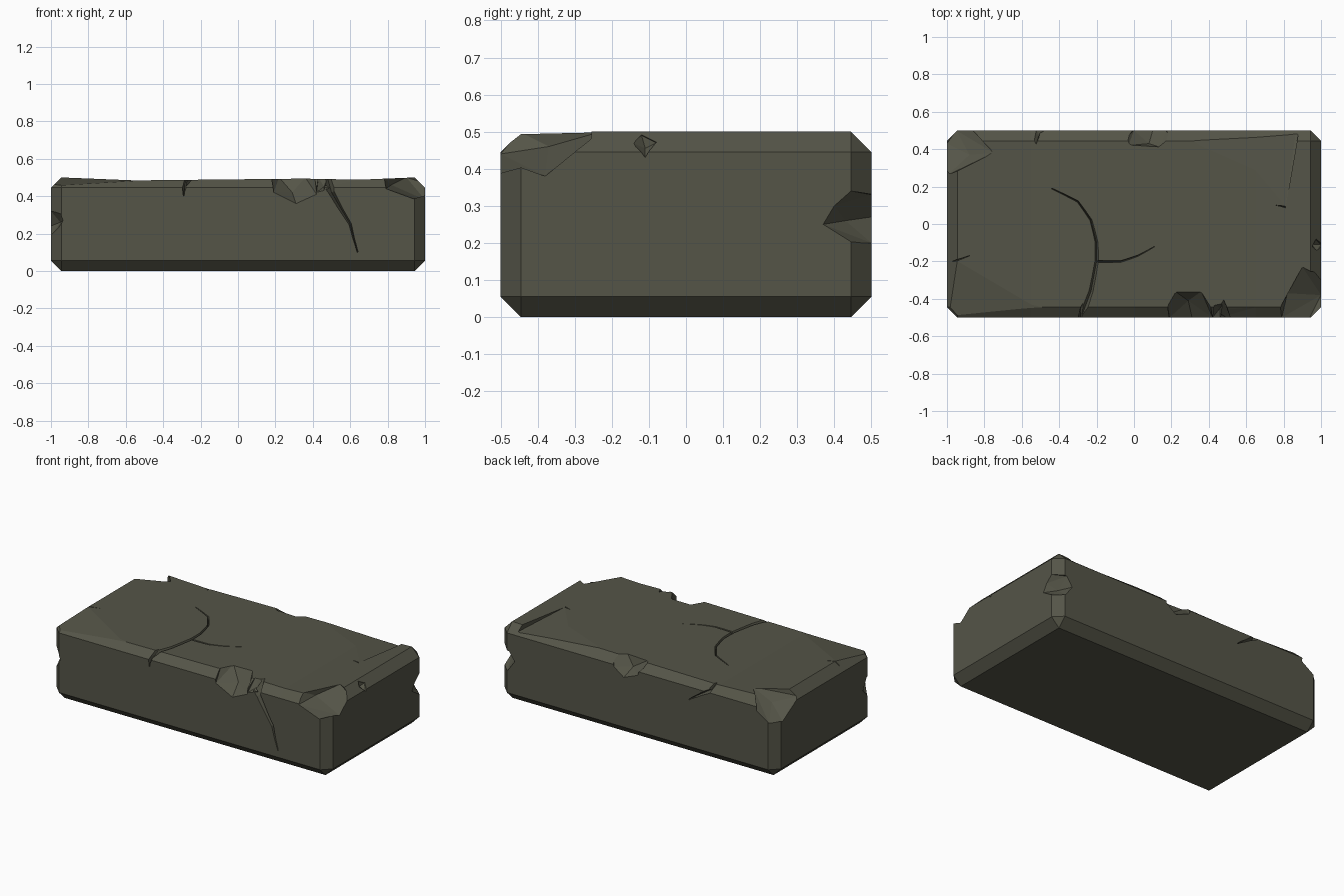
import bpy, bmesh
from mathutils import Vector

old = bpy.data.objects.get("Cube")
if old:
    bpy.data.objects.remove(old, do_unlink=True)

stone = bpy.data.materials.new("dark olive stone")
stone.use_nodes = True
colour = (0.09, 0.09, 0.064, 1)
stone.diffuse_color = colour
bsdf = stone.node_tree.nodes["Principled BSDF"]
bsdf.inputs["Base Color"].default_value = colour
bsdf.inputs["Roughness"].default_value = 0.9


def finish(name, bm):
    bmesh.ops.recalc_face_normals(bm, faces=bm.faces)
    mesh = bpy.data.meshes.new(name)
    bm.to_mesh(mesh)
    bm.free()
    mesh.materials.append(stone)
    obj = bpy.data.objects.new(name, mesh)
    bpy.context.collection.objects.link(obj)
    return obj


# Chamfered block with a gently worn top
bm = bmesh.new()
bmesh.ops.create_cube(bm, size=1)
for v in bm.verts:
    v.co = Vector((v.co.x * 2, v.co.y, (v.co.z + 0.5) / 2))
bmesh.ops.bevel(bm, geom=bm.edges[:], offset=0.055, segments=1, affect='EDGES')
wear = {-0.55: 0.016, 0.0: 0.008, 0.35: 0.0, 0.65: 0.009}
for x, drop in wear.items():
    bmesh.ops.bisect_plane(bm, geom=bm.verts[:] + bm.edges[:] + bm.faces[:],
                           plane_co=(x, 0, 0), plane_no=(1, 0, 0))
    for v in bm.verts:
        if abs(v.co.x - x) < 0.001 and v.co.z > 0.49:
            v.co.z -= drop
block = finish("stone_block", bm)


def carve(cutter):
    cutter.hide_render = True
    mod = block.modifiers.new(cutter.name, 'BOOLEAN')
    mod.operation = 'DIFFERENCE'
    mod.solver = 'EXACT'
    mod.object = cutter
    bpy.context.view_layer.objects.active = block
    bpy.ops.object.modifier_apply(modifier=mod.name)
    bpy.data.objects.remove(cutter, do_unlink=True)


def chip(name, points, outward):
    """Carve a convex chip; each point is also pushed outward past the surface."""
    bm = bmesh.new()
    out = Vector(outward)
    for p in points:
        bm.verts.new(p)
        bm.verts.new(Vector(p) + out)
    hull = bmesh.ops.convex_hull(bm, input=bm.verts[:])
    loose = [v for v in bm.verts if not v.link_faces]
    bmesh.ops.delete(bm, geom=loose, context='VERTS')
    carve(finish(name, bm))


def crack(name, path, normal, width, depth=0.03):
    """Carve a tapering V-shaped groove along a path."""
    bm = bmesh.new()
    n = Vector(normal)
    pts = [Vector(p) for p in path]
    rings = []
    for i, p in enumerate(pts):
        tangent = pts[min(i + 1, len(pts) - 1)] - pts[max(i - 1, 0)]
        side = n.cross(tangent).normalized()
        w = 2 * width * (1 - 0.85 * i / (len(pts) - 1))
        rings.append([bm.verts.new(q) for q in
                      (p + side * w + n * depth, p - side * w + n * depth, p - n * depth)])
    for a, b in zip(rings, rings[1:]):
        for k in range(3):
            j = (k + 1) % 3
            bm.faces.new((a[k], a[j], b[j], b[k]))
    bm.faces.new(rings[0])
    bm.faces.new(rings[-1])
    carve(finish(name, bm))


# Shallow sloping wear on the top
chip("front_left_dip", [(-1.1, -.15, .5), (-.2, -.45, .497), (-1.1, -.5, .449),
                        (-.2, -.6, .49), (-1.1, -.6, .435)], (0, 0, .1))
chip("back_right_dip", [(.2, .445, .5), (.81, .09, .495), (.88, .49, .462),
                        (.88, .6, .45), (.2, .6, .49)], (0, 0, .1))

# Chipped top corners
chip("front_right_corner", [(.78, -.45, .5), (.9, -.23, .5), (1, -.27, .47),
                            (1, -.38, .38), (.94, -.5, .385), (.79, -.5, .44),
                            (.82, -.37, .46), (.97, -.35, .41)], (.2, -.2, .2))
chip("back_left_corner", [(-1, .26, .46), (-.95, .28, .5), (-.75, .38, .5),
                          (-.86, .5, .42), (-.95, .5, .36), (-1, .43, .36),
                          (-.88, .37, .43)], (-.2, .2, .2))

# Chips along the long top edges
chip("front_edge_chip", [(.18, -.44, .49), (.22, -.36, .5), (.36, -.36, .5),
                         (.41, -.44, .5), (.19, -.5, .42), (.31, -.5, .36),
                         (.42, -.5, .41), (.29, -.41, .42)], (0, -.2, .2))
chip("back_edge_chip", [(-.04, .46, .49), (-.03, .42, .5), (.14, .41, .5),
                        (.2, .46, .5), (0, .5, .42), (.1, .5, .38),
                        (.17, .5, .43), (.08, .43, .43)], (0, .2, .2))
chip("small_front_chip", [(.43, -.43, .5), (.48, -.42, .5), (.42, -.5, .42),
                          (.46, -.5, .43), (.46, -.45, .45)], (0, -.2, .2))
chip("right_edge_chip", [(.95, -.12, .49), (.97, -.08, .47), (1, -.11, .43),
                         (.98, -.145, .47), (.955, -.11, .455)], (.2, 0, .1))

# Notches in the vertical edges
chip("back_right_notch", [(1, .37, .25), (1, .4, .3), (1, .445, .34),
                          (.93, .5, .33), (.94, .5, .2), (1, .45, .2),
                          (.89, .5, .27), (.94, .43, .26)], (.2, .2, 0))
chip("front_left_notch", [(-1, -.4, .24), (-1, -.44, .32), (-.95, -.5, .31),
                          (-.935, -.5, .27), (-1, -.45, .19), (-.97, -.5, .21),
                          (-.95, -.44, .26)], (-.2, -.2, 0))

# Cracks on the top and sides
UP, FRONT, BACK = (0, 0, 1), (0, -1, 0), (0, 1, 0)
crack("main_crack", [(-.29, -.52, .48), (-.23, -.36, .49), (-.2, -.2, .49),
                     (-.2, -.1, .49), (-.23, .02, .49), (-.3, .12, .487),
                     (-.44, .19, .485)], UP, .014)
crack("branch_crack", [(-.2, -.2, .49), (-.07, -.2, .492), (.02, -.17, .492),
                       (.11, -.12, .494)], UP, .007)
crack("left_crack", [(-.97, -.2, .495), (-.88, -.17, .493)], UP, .004)
crack("top_step_crack", [(.81, .09, .494), (.76, .1, .494)], UP, .004)
crack("front_crack", [(.475, -.42, .51), (.5, -.49, .42), (.6, -.5, .25),
                      (.64, -.5, .1)], FRONT, .016)
crack("front_small_crack", [(-.27, -.44, .5), (-.285, -.48, .46),
                            (-.29, -.5, .4)], FRONT, .014)
crack("back_crack", [(-.53, .44, .5), (-.51, .49, .45), (-.43, .5, .4),
                     (-.37, .5, .36)], BACK, .014)
